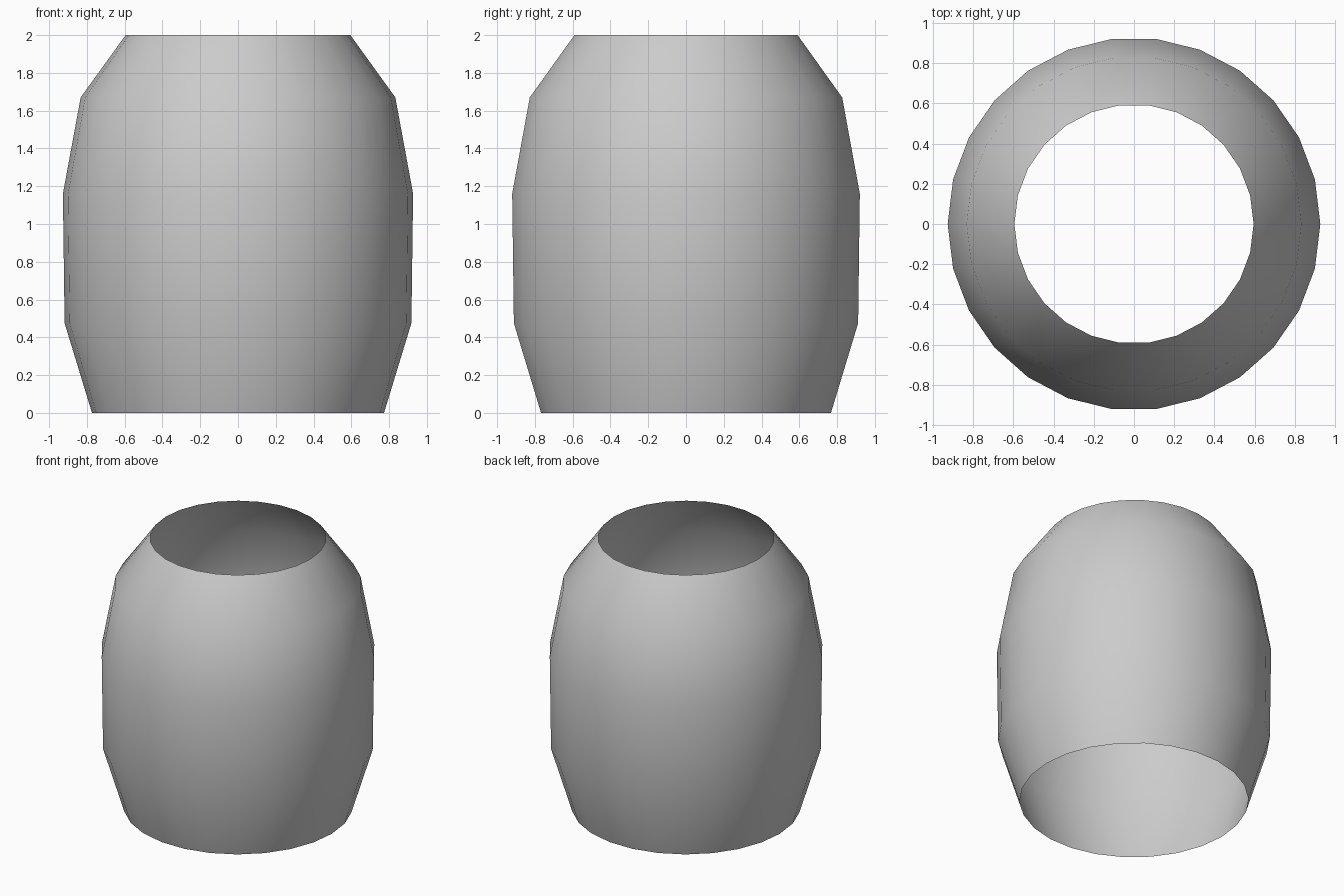
import bpy
import bmesh
from math import cos, sin, tau

if "Cube" in bpy.data.objects:
    bpy.data.objects.remove(bpy.data.objects["Cube"])

SIDES = 26
# Barrel profile: (radius, height)
PROFILE = [(0.773, 0.0), (0.918, 0.475), (0.927, 1.16), (0.833, 1.67), (0.595, 2.0)]

# Open barrel shell, lathed around z with no end caps
bm = bmesh.new()
rings = [[bm.verts.new((r * cos(tau * i / SIDES), r * sin(tau * i / SIDES), z))
          for i in range(SIDES)] for r, z in PROFILE]
for low, high in zip(rings, rings[1:]):
    for i in range(SIDES):
        j = (i + 1) % SIDES
        face = bm.faces.new((low[i], low[j], high[j], high[i]))
        face.smooth = True

mesh = bpy.data.meshes.new("barrel_shell")
bm.to_mesh(mesh)
bm.free()
shell = bpy.data.objects.new("barrel_shell", mesh)
bpy.context.collection.objects.link(shell)
